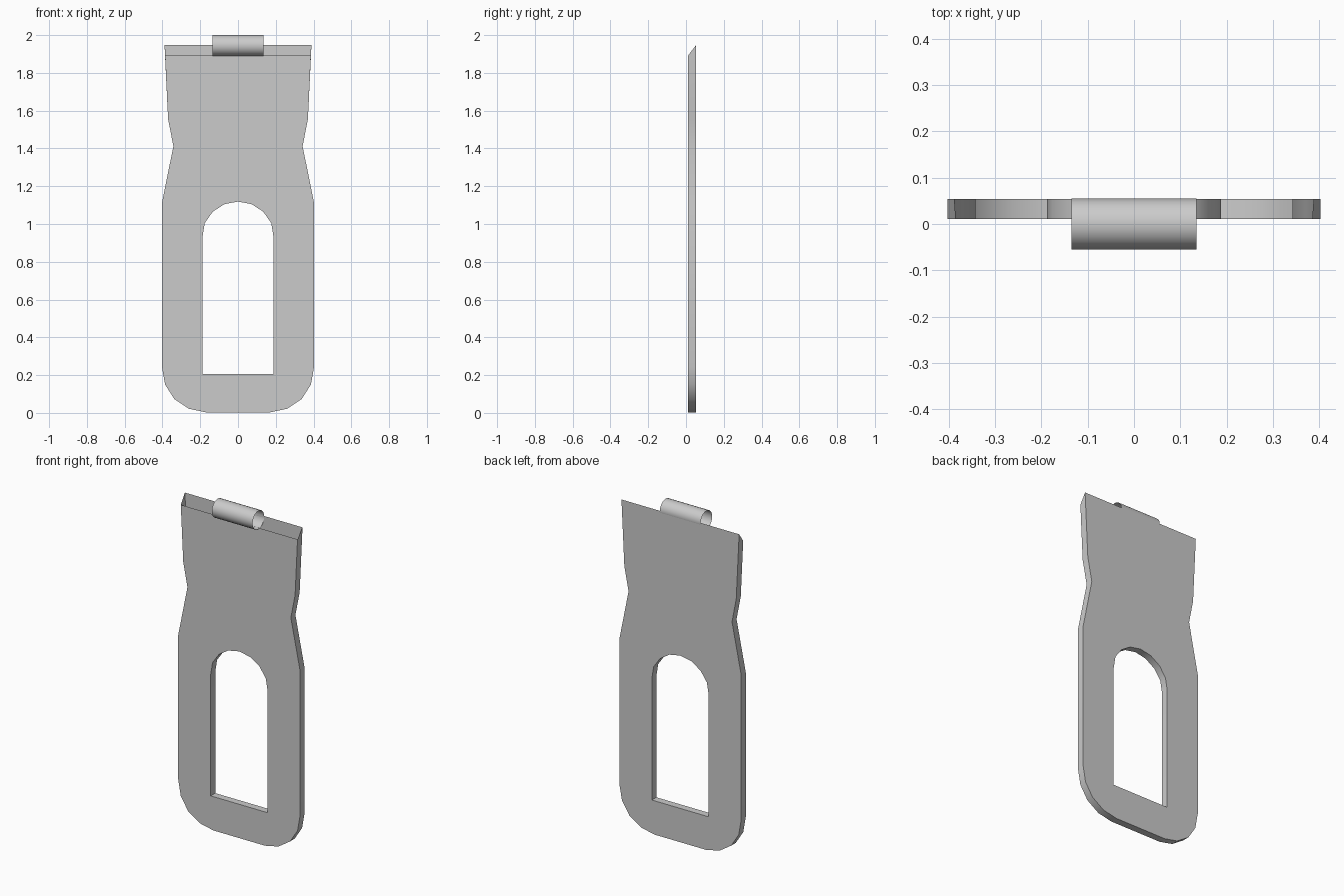
import bpy, bmesh, math
from mathutils import Matrix

if "Cube" in bpy.data.objects:
    bpy.data.objects.remove(bpy.data.objects["Cube"])

Y_FRONT, Y_BACK = 0.011, 0.054
TUBE_R, TUBE_LEN = 0.055, 0.27


def finish(bm, name):
    bmesh.ops.recalc_face_normals(bm, faces=bm.faces[:])
    mesh = bpy.data.meshes.new(name)
    bm.to_mesh(mesh)
    bm.free()
    obj = bpy.data.objects.new(name, mesh)
    bpy.context.collection.objects.link(obj)
    bpy.ops.object.select_all(action='DESELECT')
    obj.select_set(True)
    bpy.context.view_layer.objects.active = obj
    bpy.ops.object.shade_smooth_by_angle(angle=math.radians(32))
    return obj


def mirrored(half):
    """Close a right-hand half profile by mirroring it over x = 0."""
    return half + [(-x, z) for x, z in reversed(half) if x > 1e-6]


def ring(bm, points, y):
    verts = [bm.verts.new((x, y, z)) for x, z in points]
    edges = [bm.edges.new((v, verts[(i + 1) % len(verts)])) for i, v in enumerate(verts)]
    return verts, edges


def wall(bm, a, b, skip=None):
    n = len(a)
    for i in range(n):
        if i != skip:
            j = (i + 1) % n
            bm.faces.new((a[i], a[j], b[j], b[i]))


# Right half of the outline from the base upward, without the top corner
outline = [(0.17, 0.003), (0.26, 0.022), (0.337, 0.073), (0.386, 0.15), (0.403, 0.245),
           (0.403, 1.11), (0.342, 1.412), (0.37, 1.555)]
slot = mirrored([(0.188, 0.205), (0.188, 0.932), (0.176, 1.005), (0.134, 1.065),
                 (0.072, 1.105), (0, 1.119)])

# Flat plate with a slanted, open top and an arched slot
bm = bmesh.new()
levels = []
for y, top in ((Y_FRONT, (0.386, 1.892)), (Y_BACK, (0.389, 1.948))):
    outer, outer_edges = ring(bm, mirrored(outline + [top]), y)
    inner, inner_edges = ring(bm, slot, y)
    bmesh.ops.triangle_fill(bm, use_beauty=True, edges=outer_edges + inner_edges)
    levels.append((outer, inner))
wall(bm, levels[0][0], levels[1][0], skip=len(outline))
wall(bm, levels[0][1], levels[1][1])
finish(bm, "slotted_plate")

# Thin open tube at the top edge
bm = bmesh.new()
bmesh.ops.create_cone(bm, cap_ends=False, segments=24, radius1=TUBE_R, radius2=TUBE_R,
                      depth=TUBE_LEN,
                      matrix=Matrix.Translation((0, 0, 2 - TUBE_R)) @ Matrix.Rotation(math.pi / 2, 4, 'Y'))
finish(bm, "hinge_tube")
